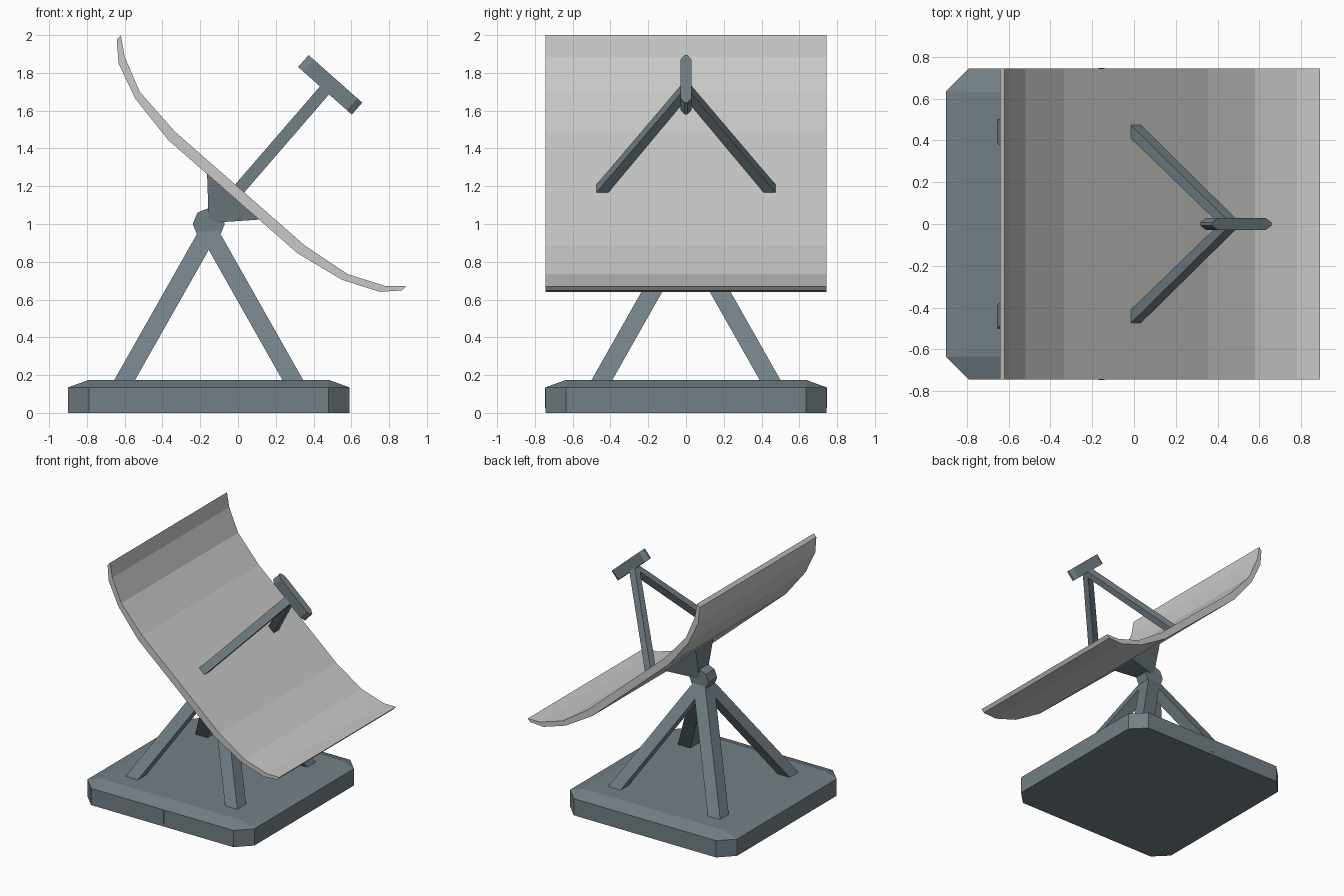
import bpy, bmesh, math
from mathutils import Vector

if "Cube" in bpy.data.objects:
    bpy.data.objects.remove(bpy.data.objects["Cube"])


def material(name, rgb):
    m = bpy.data.materials.new(name)
    m.diffuse_color = (*rgb, 1)
    m.use_nodes = True
    m.node_tree.nodes["Principled BSDF"].inputs["Base Color"].default_value = m.diffuse_color
    return m


STEEL = material("blue grey steel", (0.17, 0.215, 0.24))
PANEL = material("light grey panel", (0.58, 0.58, 0.57))
CX = -0.155  # x of the stand axis
TAN = Vector((0.748, 0, -0.663))  # direction down the dish
NRM = Vector((0.663, 0, 0.748))   # direction the dish faces
SIDE = Vector((0, 1, 0))


def loft(name, rings, mat):
    """Skin equal-length rings of points and cap both ends."""
    bm = bmesh.new()
    vs = [[bm.verts.new(p) for p in r] for r in rings]
    n = len(rings[0])
    for a, b in zip(vs, vs[1:]):
        for i in range(n):
            j = (i + 1) % n
            bm.faces.new((a[i], a[j], b[j], b[i]))
    bm.faces.new(vs[0][::-1])
    bm.faces.new(vs[-1])
    bmesh.ops.remove_doubles(bm, verts=bm.verts, dist=1e-4)
    bmesh.ops.recalc_face_normals(bm, faces=bm.faces)
    me = bpy.data.meshes.new(name)
    bm.to_mesh(me)
    bm.free()
    me.materials.append(mat)
    ob = bpy.data.objects.new(name, me)
    bpy.context.collection.objects.link(ob)
    return ob


def extrude_y(name, profile, y0, y1, mat):
    return loft(name, [[(x, y, z) for x, z in profile] for y in (y0, y1)], mat)


def quad(c, u, v):
    c = Vector(c)
    return [c - u - v, c + u - v, c + u + v, c - u + v]


def octagon(a, b, z):
    """Square of half size a whose corners are cut back to b."""
    pts = [(a, -b), (a, b), (b, a), (-b, a), (-a, b), (-a, -b), (-b, -a), (b, -a)]
    return [(CX + x, y, z) for x, y in pts]


# base slab: cut corners, sloped top border
loft("base", [octagon(0.745, 0.635, 0), octagon(0.745, 0.635, 0.135),
              octagon(0.635, 0.635, 0.175)], STEEL)

# small plates in the middle of the front and back of the base
for name, s in (("front_base_plate", -1), ("back_base_plate", 1)):
    extrude_y(name, [(CX - 0.014, 0.025), (CX + 0.014, 0.025),
                     (CX + 0.014, 0.133), (CX - 0.014, 0.133)],
              s * 0.743, s * 0.747, STEEL)

# four leaning legs meeting at the pivot
hx, hy = Vector((0.055, 0, 0)), Vector((0, 0.055, 0))
for sx, nx in ((-1, "left"), (1, "right")):
    for sy, ny in ((-1, "front"), (1, "back")):
        loft(f"{ny}_{nx}_leg",
             [quad((CX + sx * 0.453, sy * 0.453, 0.16), hx, hy),
              quad((CX, 0, 0.96), hx, hy)], STEEL)

# eight-sided pivot
ring = [(CX + 0.085 * math.cos(i * math.pi / 4), 1.0 + 0.085 * math.sin(i * math.pi / 4))
        for i in range(8)]
extrude_y("pivot", ring, -0.055, 0.055, STEEL)

# wedge bracket between pivot and dish
tip, foot = Vector((CX + 0.003, 0, 1.008)), Vector((-0.022, 0, 1.15))
loft("dish_bracket", [quad(tip, TAN * 0.004, SIDE * 0.05),
                      quad(foot, TAN * 0.19, SIDE * 0.115)], STEEL)

# trough-shaped dish
inner = [(-0.62, 2.0), (-0.60, 1.885), (-0.52, 1.70), (-0.335, 1.49),
         (0.355, 0.885), (0.58, 0.735), (0.78, 0.672), (0.89, 0.672)]
outer = [(0.868, 0.648), (0.75, 0.641), (0.55, 0.705), (0.315, 0.845),
         (-0.37, 1.445), (-0.545, 1.665), (-0.632, 1.85), (-0.642, 1.975)]
extrude_y("dish", inner + outer, -0.745, 0.745, PANEL)

# two struts holding the receiver
for s, n in ((-1, "front"), (1, "back")):
    loft(f"{n}_strut", [quad((0.008, s * 0.443, 1.187), TAN * 0.032, SIDE * 0.032),
                        quad((0.462, 0, 1.712), TAN * 0.032, SIDE * 0.028)], STEEL)

# receiver bar with tapered ends
bar = [(0.19, -0.008), (0.19, 0.008), (0.155, 0.028), (-0.155, 0.028),
       (-0.19, 0.008), (-0.19, -0.008), (-0.155, -0.028), (0.155, -0.028)]
mid = Vector((0.488, 0, 1.737))
loft("receiver_bar", [[mid + NRM * d + TAN * u + SIDE * v for u, v in bar]
                      for d in (-0.042, 0.042)], STEEL)
